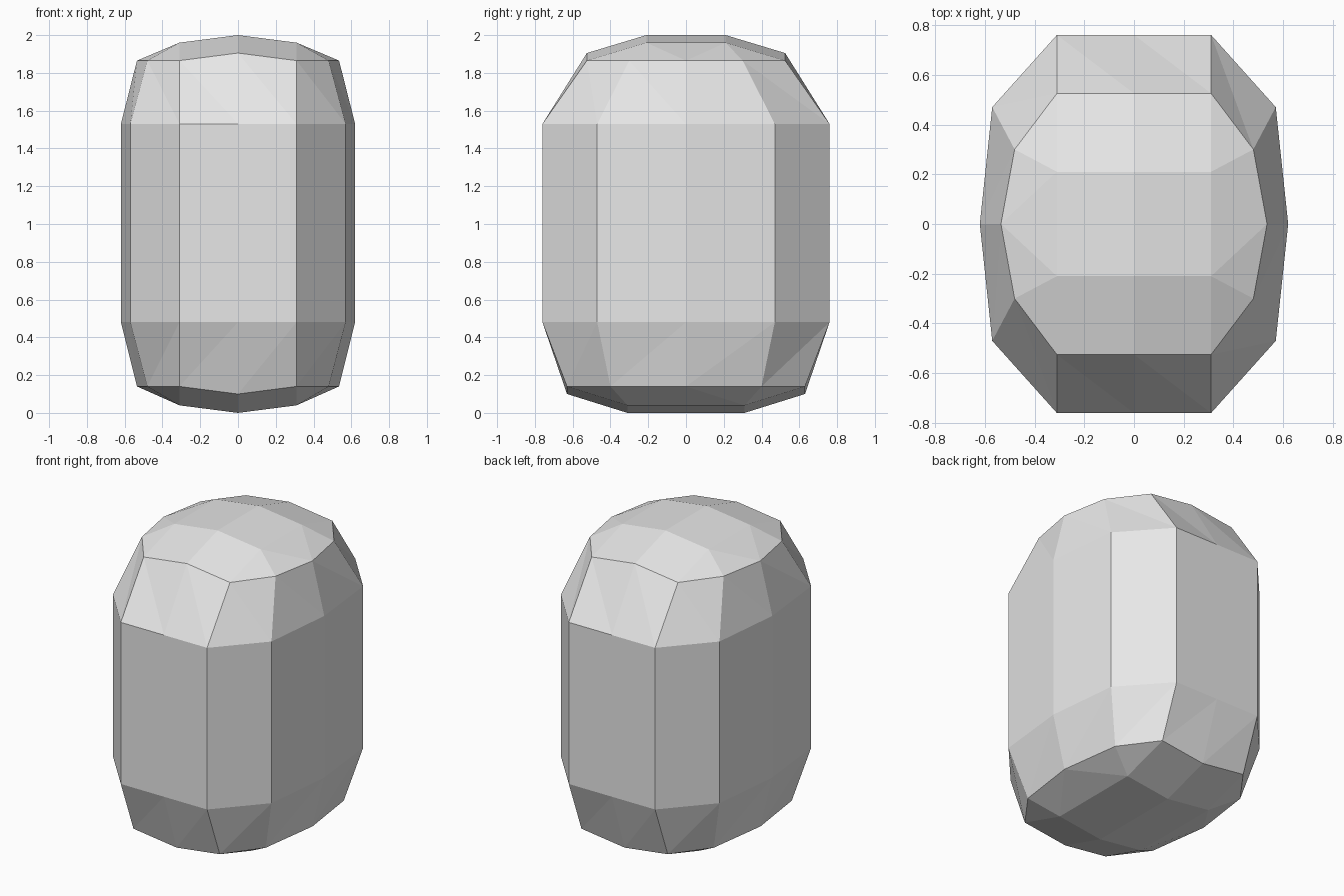
import bpy
import bmesh

cube = bpy.data.objects.get("Cube")
if cube:
    bpy.data.objects.remove(cube, do_unlink=True)

HALF = 0.31   # half width of the flat front panel
RISE = 0.04   # height of the ridge along the middle
N = 12

bm = bmesh.new()


def ring(side_x, corner_x, corner_y, front_y, z, rise=0.0):
    """Closed twelve-point section, mirrored from one quarter."""
    quarter = [(side_x, 0), (corner_x, corner_y), (HALF, front_y), (0, front_y)]
    half = quarter + [(-x, y) for x, y in reversed(quarter[:-1])]
    points = half + [(-x, -y) for x, y in half[1:-1]]
    return [bm.verts.new((x, y, z + (rise if x == 0 else 0))) for x, y in points]


def band(low, high, lean_right):
    """Join two sections with triangles."""
    for i in range(N):
        j = (i + 1) % N
        if lean_right:
            bm.faces.new((low[i], low[j], high[i]))
            bm.faces.new((low[j], high[j], high[i]))
        else:
            bm.faces.new((low[i], low[j], high[j]))
            bm.faces.new((low[i], high[j], high[i]))


def cap(rim, y, z, rise):
    """Close a section with a ridged roof."""
    a, b, c, d, e, f = [
        bm.verts.new((sx * HALF, sy * y, z + (rise if sx == 0 else 0)))
        for sx, sy in ((1, 1), (0, 1), (-1, 1), (-1, -1), (0, -1), (1, -1))]
    inner = [a, a, a, b, c, c, c, d, d, e, f, f]
    for i in range(N):
        j = (i + 1) % N
        p, q = inner[i], inner[j]
        if p is q:
            bm.faces.new((rim[i], rim[j], p))
        elif j == 0:
            bm.faces.new((rim[i], rim[j], p))
            bm.faces.new((rim[j], q, p))
        else:
            bm.faces.new((rim[i], rim[j], q))
            bm.faces.new((rim[i], q, p))
    bm.faces.new((a, b, e, f))
    bm.faces.new((b, c, d, e))


# Sections from the base to the crown
base = ring(0.535, 0.48, 0.40, 0.63, 0.14, -RISE)
lower = ring(0.62, 0.57, 0.47, 0.76, 0.48)
upper = ring(0.62, 0.57, 0.47, 0.76, 1.53)
crown = ring(0.535, 0.48, 0.30, 0.525, 1.865, RISE)

band(base, lower, False)
band(lower, upper, False)
band(upper, crown, True)
cap(crown, 0.21, 1.96, RISE)
cap(base, 0.31, 0.04, -RISE)

bmesh.ops.recalc_face_normals(bm, faces=bm.faces)
mesh = bpy.data.meshes.new("faceted_body")
bm.to_mesh(mesh)
bm.free()

# One plain light grey
grey = bpy.data.materials.new("light_grey")
grey.use_nodes = True
colour = (0.8, 0.8, 0.8, 1.0)
grey.diffuse_color = colour
for node in grey.node_tree.nodes:
    if node.type == "BSDF_PRINCIPLED":
        node.inputs["Base Color"].default_value = colour
mesh.materials.append(grey)

body = bpy.data.objects.new("faceted_body", mesh)
bpy.context.collection.objects.link(body)
